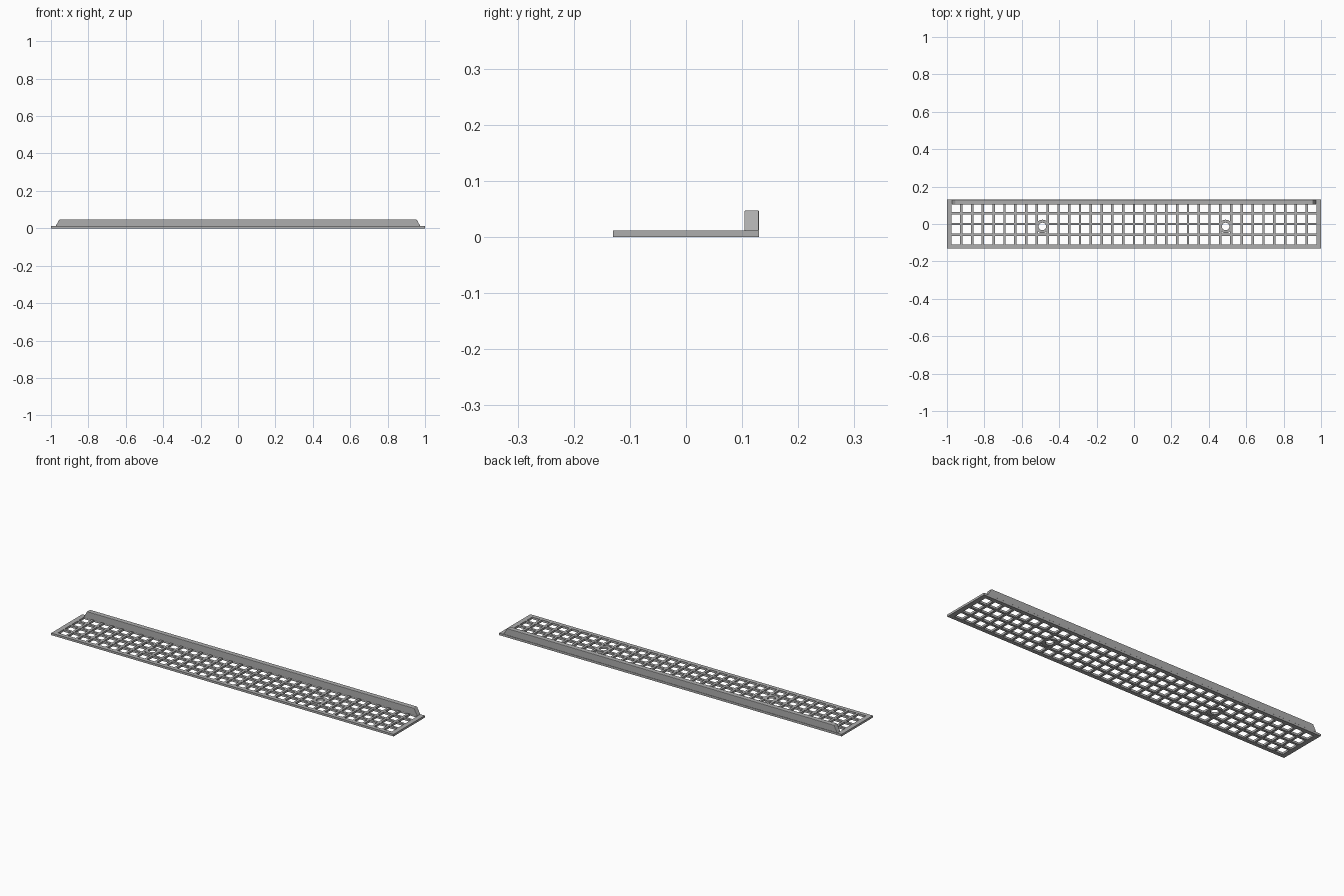
import bpy, bmesh

if "Cube" in bpy.data.objects:
    bpy.data.objects.remove(bpy.data.objects["Cube"], do_unlink=True)

COLS, ROWS, PITCH, HOLE = 34, 4, 0.0577, 0.045
HALF_X, HALF_Y, THICK, TOP = 1.0, 0.13, 0.011, 0.047
BOSS_X, BOSS_Y = 0.49, -0.013

steel = bpy.data.materials.new("grey metal")
steel.use_nodes = True
GREY = (0.42, 0.42, 0.42, 1)
steel.diffuse_color = GREY
steel.node_tree.nodes["Principled BSDF"].inputs["Base Color"].default_value = GREY


def make(name, bm):
    bmesh.ops.recalc_face_normals(bm, faces=bm.faces)
    mesh = bpy.data.meshes.new(name)
    bm.to_mesh(mesh)
    bm.free()
    mesh.materials.append(steel)
    obj = bpy.data.objects.new(name, mesh)
    bpy.context.collection.objects.link(obj)
    return obj


def extrude(bm, faces, vec):
    res = bmesh.ops.extrude_face_region(bm, geom=faces, use_keep_orig=True)
    verts = [g for g in res["geom"] if isinstance(g, bmesh.types.BMVert)]
    bmesh.ops.translate(bm, verts=verts, vec=vec)


def cylinder(name, x, radius, depth):
    bpy.ops.mesh.primitive_cylinder_add(vertices=32, radius=radius, depth=depth,
                                        location=(x, BOSS_Y, THICK / 2))
    obj = bpy.context.object
    obj.name = name
    obj.data.materials.append(steel)
    return obj


def combine(target, tool, operation):
    mod = target.modifiers.new(operation, "BOOLEAN")
    mod.operation, mod.object, mod.solver = operation, tool, "EXACT"
    bpy.context.view_layer.objects.active = target
    bpy.ops.object.modifier_apply(modifier=mod.name)
    bpy.data.objects.remove(tool, do_unlink=True)


def breaks(count, half):
    # Edges of every opening along one axis, with the outer border
    mids = [(i - (count - 1) / 2) * PITCH for i in range(count)]
    return [-half] + [m + s * HOLE / 2 for m in mids for s in (-1, 1)] + [half]


# Perforated plate: odd cells on both axes stay open
xs, ys = breaks(COLS, HALF_X), breaks(ROWS, HALF_Y)
bm = bmesh.new()
grid = [[bm.verts.new((x, y, 0)) for y in ys] for x in xs]
for i in range(len(xs) - 1):
    for j in range(len(ys) - 1):
        if not (i % 2 and j % 2):
            bm.faces.new((grid[i][j], grid[i + 1][j], grid[i + 1][j + 1], grid[i][j + 1]))
extrude(bm, bm.faces[:], (0, 0, THICK))
plate = make("grate_plate", bm)

# Round screw bosses with through holes
for x in (-BOSS_X, BOSS_X):
    combine(plate, cylinder("boss", x, 0.036, THICK), "UNION")
    combine(plate, cylinder("screw_hole", x, 0.02, THICK * 4), "DIFFERENCE")

# Raised rear lip with slanted ends
bm = bmesh.new()
outline = [(-0.975, THICK), (0.975, THICK), (0.955, TOP), (-0.955, TOP)]
face = bm.faces.new([bm.verts.new((x, 0.104, z)) for x, z in outline])
extrude(bm, [face], (0, HALF_Y - 0.104, 0))
lip = make("rear_lip", bm)
bevel = lip.modifiers.new("soft edges", "BEVEL")
bevel.width, bevel.segments = 0.002, 2
